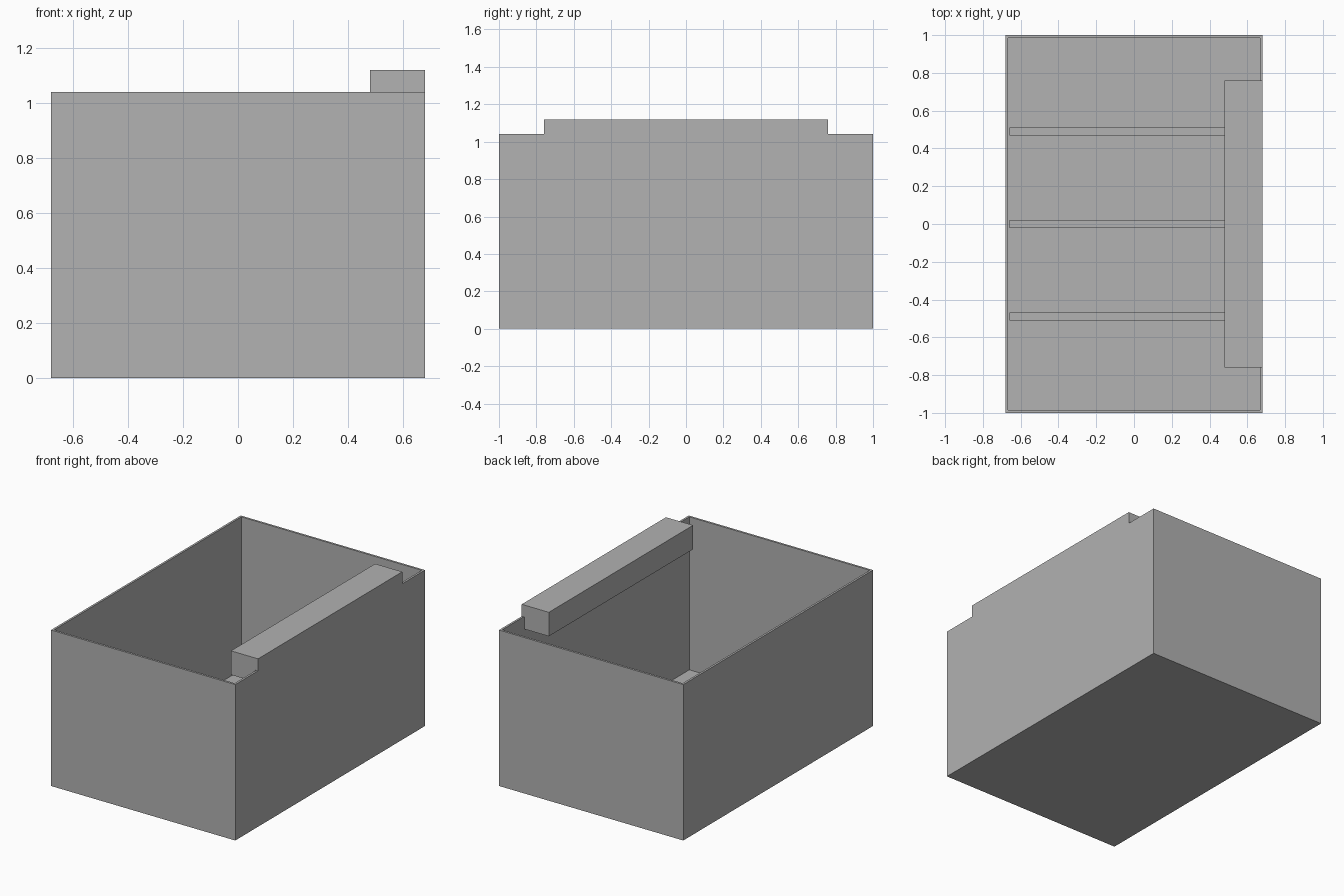
import bpy, bmesh

cube = bpy.data.objects.get("Cube")
if cube:
    bpy.data.objects.remove(cube, do_unlink=True)

grey = bpy.data.materials.new("plain_grey")
grey.use_nodes = True
COLOUR = (0.445, 0.445, 0.445, 1)
grey.diffuse_color = COLOUR
grey.node_tree.nodes["Principled BSDF"].inputs["Base Color"].default_value = COLOUR

HALF_X, HALF_Y, HEIGHT, WALL = 0.68, 1.0, 1.04, 0.02
IN_X, IN_Y = HALF_X - WALL, HALF_Y - WALL


def finish(name, bm):
    bmesh.ops.recalc_face_normals(bm, faces=bm.faces)
    mesh = bpy.data.meshes.new(name)
    bm.to_mesh(mesh)
    bm.free()
    mesh.materials.append(grey)
    obj = bpy.data.objects.new(name, mesh)
    bpy.context.collection.objects.link(obj)
    return obj


def extrude_y(name, profile, y0, y1):
    """Sweep an x-z outline along y."""
    bm = bmesh.new()
    face = bm.faces.new([bm.verts.new((x, y0, z)) for x, z in profile])
    grown = bmesh.ops.extrude_face_region(bm, geom=[face])["geom"]
    moved = [v for v in grown if isinstance(v, bmesh.types.BMVert)]
    bmesh.ops.translate(bm, vec=(0, y1 - y0, 0), verts=moved)
    return finish(name, bm)


def rect(x0, x1, z0, z1):
    return [(x0, z0), (x1, z0), (x1, z1), (x0, z1)]


# Open bin: inset the top of a block to make the rim, then sink it to the floor
bm = bmesh.new()
bmesh.ops.create_cube(bm, size=1)
bmesh.ops.scale(bm, vec=(2 * HALF_X, 2 * HALF_Y, HEIGHT), verts=bm.verts)
bmesh.ops.translate(bm, vec=(0, 0, HEIGHT / 2), verts=bm.verts)
bm.normal_update()
top = max(bm.faces, key=lambda f: f.calc_center_median().z)
bmesh.ops.inset_region(bm, faces=[top], thickness=WALL)
sunk = bmesh.ops.extrude_face_region(bm, geom=[top])["geom"]
if top.is_valid:
    bmesh.ops.delete(bm, geom=[top], context='FACES_ONLY')
bmesh.ops.translate(bm, vec=(0, 0, WALL - HEIGHT),
                    verts=[v for v in sunk if isinstance(v, bmesh.types.BMVert)])
finish("bin_shell", bm)

# Grip bar hooked over the side wall
BAR_IN, BAR_LOW, BAR_TOP, BAR_Y = 0.48, 0.96, 1.12, 0.76
extrude_y("grip_bar",
          [(BAR_IN, BAR_LOW), (IN_X, BAR_LOW), (IN_X, HEIGHT),
           (HALF_X, HEIGHT), (HALF_X, BAR_TOP), (BAR_IN, BAR_TOP)],
          -BAR_Y, BAR_Y)

# Low ribs dividing the floor into four equal bays
RIB = 0.044
for i, label in enumerate(("front", "middle", "back")):
    y = (i - 1) * IN_Y / 2
    extrude_y(label + "_floor_rib", rect(-IN_X, IN_X, WALL, WALL + RIB),
              y - RIB / 2, y + RIB / 2)
